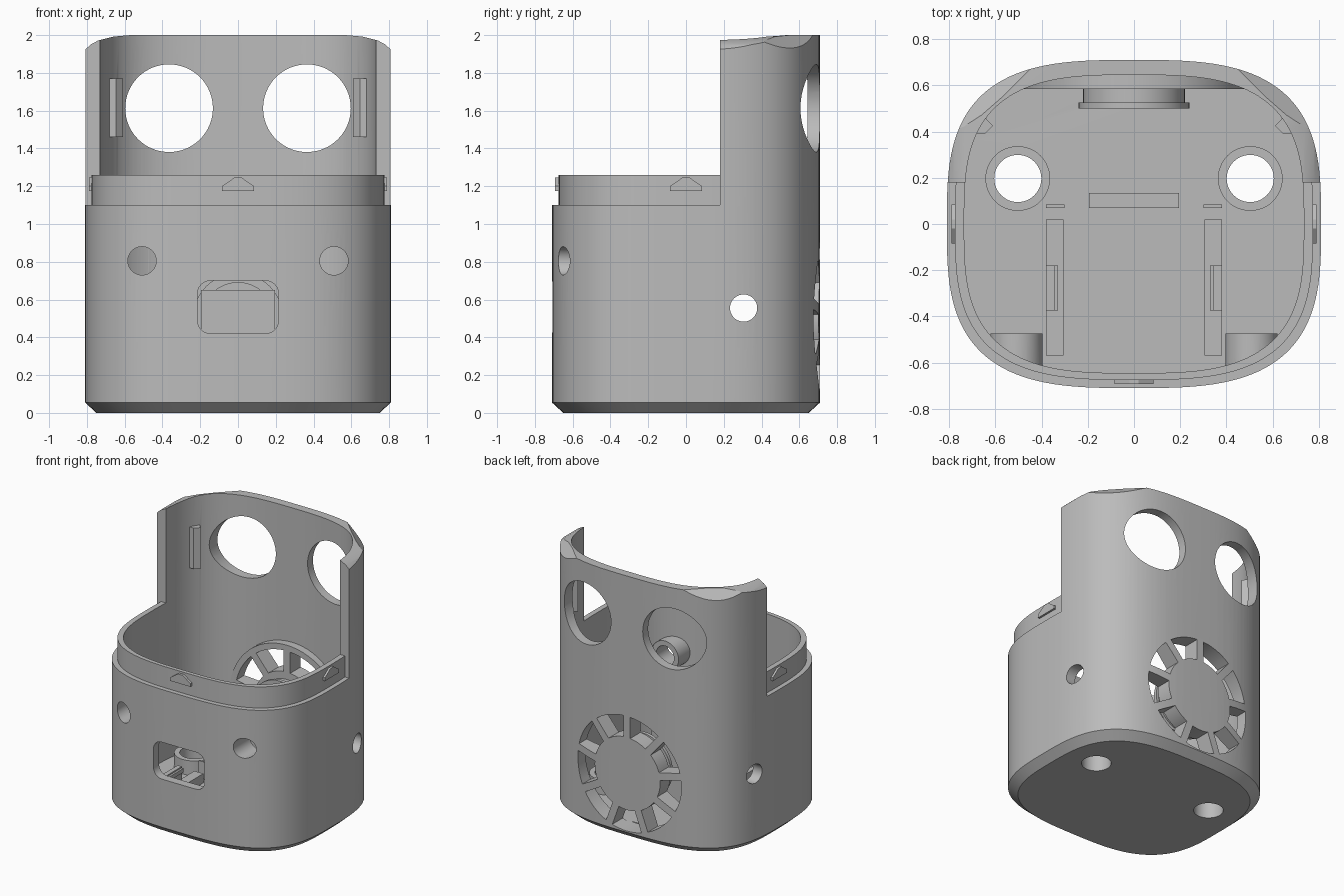
import bpy, bmesh
from math import sin, cos, pi, copysign
from mathutils import Vector

if "Cube" in bpy.data.objects:
    bpy.data.objects.remove(bpy.data.objects["Cube"])


def make(name, bm):
    bmesh.ops.recalc_face_normals(bm, faces=bm.faces)
    mesh = bpy.data.meshes.new(name)
    bm.to_mesh(mesh)
    bm.free()
    obj = bpy.data.objects.new(name, mesh)
    bpy.context.collection.objects.link(obj)
    return obj


def loft(name, rings):
    """Solid through closed rings that share one vertex count."""
    bm = bmesh.new()
    loops = [[bm.verts.new(p) for p in ring] for ring in rings]
    n = len(loops[0])
    for a, b in zip(loops, loops[1:]):
        for i in range(n):
            j = (i + 1) % n
            bm.faces.new((a[i], a[j], b[j], b[i]))
    bm.faces.new(loops[0])
    bm.faces.new(loops[-1])
    return make(name, bm)


def prism(name, outline, axis, lo, hi):
    place = {"X": lambda u, v, w: (w, u, v),
             "Y": lambda u, v, w: (u, w, v),
             "Z": lambda u, v, w: (u, v, w)}[axis]
    return loft(name, [[place(u, v, w) for u, v in outline] for w in (lo, hi)])


def box(name, x, y, z):
    return prism(name, [(x[0], y[0]), (x[1], y[0]), (x[1], y[1]), (x[0], y[1])], "Z", *z)


def circle(u, v, r, n=48):
    return [(u + r * cos(2 * pi * i / n), v + r * sin(2 * pi * i / n)) for i in range(n)]


def squircle(a, b, z, n=128):
    p = 2 / 3.1
    ring = []
    for i in range(n):
        c, s = cos(2 * pi * (i + .5) / n), sin(2 * pi * (i + .5) / n)
        ring.append((a * copysign(abs(c) ** p, c), b * copysign(abs(s) ** p, s), z))
    return ring


def rounded_rect(x, z, hx, hz, r, n=6):
    pts = []
    for k, (sx, sz) in enumerate([(1, 1), (-1, 1), (-1, -1), (1, -1)]):
        for i in range(n + 1):
            t = (k + i / n) * pi / 2
            pts.append((x + sx * (hx - r) + r * cos(t), z + sz * (hz - r) + r * sin(t)))
    return pts


def cut(target, tools):
    """Subtract every tool from the target and discard the tools."""
    for tool in tools:
        mod = target.modifiers.new("cut", "BOOLEAN")
        mod.operation, mod.solver, mod.object = "DIFFERENCE", "EXACT", tool
        graph = bpy.context.evaluated_depsgraph_get()
        mesh = bpy.data.meshes.new_from_object(target.evaluated_get(graph))
        target.modifiers.clear()
        target.data = mesh
        bpy.data.objects.remove(tool)


FAN_Z, FLOOR = .5, .07

# Outer shell solid with chamfered foot
shell = loft("robot_shell", [squircle(.75, .65, 0), squircle(.81, .71, .055), squircle(.81, .71, 2)])

# Step above the front, leaving the lip and its snap wedges
step = box("step", (-1, 1), (-1, .18), (1.1, 2.3))
wedge = [(-.085, 1.175), (.085, 1.175), (.085, 1.2), (.02, 1.245), (-.02, 1.245), (-.085, 1.2)]
cut(step, [loft("lip", [squircle(.775, .675, 1), squircle(.775, .675, 1.26)]),
           prism("front_wedge", wedge, "Y", -.693, -.6),
           prism("left_wedge", wedge, "X", .7, .79),
           prism("right_wedge", wedge, "X", -.79, -.7)])

# Cavity, from which all inner fittings are kept as solid
cavity = loft("cavity", [squircle(.735, .645, FLOOR), squircle(.735, .645, 2.3)])
keep = [prism("fan_plate", circle(0, FAN_Z, .48, 64), "Y", .585, .8),
        prism("hub_ring", circle(0, FAN_Z, .22), "Y", .52, .7),
        prism("hub_lip", circle(0, FAN_Z, .24), "Y", .5, .525),
        box("board_stop", (-.195, .195), (.07, .135), (0, .65))]
for s in (-1, 1):
    def span(a, b):
        return tuple(sorted((s * a, s * b)))
    hook = [(.68, .39), (.645, .39), (.61, .425), (.64, .455), (.62, .52), (.72, .45)]
    keep += [prism("front_boss", circle(s * .508, .805, .113), "Y", -.9, -.475),
             prism("floor_tube", circle(s * .503, .197, .14), "Z", 0, .18),
             box("rail", span(.305, .38), (-.57, .02), (0, .14)),
             box("rail_clip", span(.345, .38), (-.375, -.18), (0, .26)),
             box("rail_clip_lip", span(.33, .36), (-.375, -.18), (.22, .25)),
             box("thin_stop", span(.3, .38), (.07, .085), (0, .2)),
             prism("side_hook", [(s * x, y) for x, y in hook], "Z", 1.46, 1.77)]
cut(cavity, keep)

# Openings through the shell
holes = [step, cavity,
         prism("port", rounded_rect(0, .56, .215, .14, .07), "Y", -.9, -.5),
         prism("side_holes", circle(.305, .555, .072), "X", -1, 1),
         prism("hub_bore", circle(0, FAN_Z, .19), "Y", .45, .59)]
shoulder = [(.57, 2), (.66, 1.992), (.74, 1.972), (.78, 1.95), (.81, 1.922), (.85, 1.87), (.85, 2.2), (.57, 2.2)]
for s in (-1, 1):
    holes += [prism("eye", circle(s * .365, 1.613, .232, 64), "Y", .3, .9),
              prism("front_hole", circle(s * .508, .805, .075), "Y", -.9, -.3),
              prism("floor_hole", circle(s * .503, .197, .102), "Z", -.2, .4),
              prism("shoulder", [(s * x, z) for x, z in shoulder], "Y", -1, 1)]
    # Slanted trim of the rear top corner
    normal = Vector((s * .5, .5, .707))
    trim = box("corner_trim", (-.4, .4), (-.4, .4), (0, .6))
    trim.rotation_euler = normal.to_track_quat("Z", "Y").to_euler()
    trim.location = (s * .56, .56, 2)
    holes.append(trim)

# Nine vents around the fan hub
for k in range(9):
    mid = pi / 2 + (k + .5) * 2 * pi / 9
    outline = []
    for r, way in ((.435, 1), (.275, -1)):
        half = pi / 9 - .028 / r
        for i in range(-4, 5):
            t = mid + way * half * i / 4
            outline.append((r * cos(t), FAN_Z + r * sin(t)))
    holes.append(prism("vent", outline, "Y", .57, .9))
cut(shell, holes)

# Material and shading
grey = bpy.data.materials.new("plain_grey")
grey.use_nodes = True
grey.diffuse_color = (.5, .5, .5, 1)
grey.node_tree.nodes["Principled BSDF"].inputs["Base Color"].default_value = (.5, .5, .5, 1)
shell.data.materials.clear()
shell.data.materials.append(grey)
for f in shell.data.polygons:
    f.material_index = 0
for o in bpy.context.selected_objects:
    o.select_set(False)
shell.select_set(True)
bpy.context.view_layer.objects.active = shell
bpy.ops.object.shade_smooth_by_angle(angle=.5)
